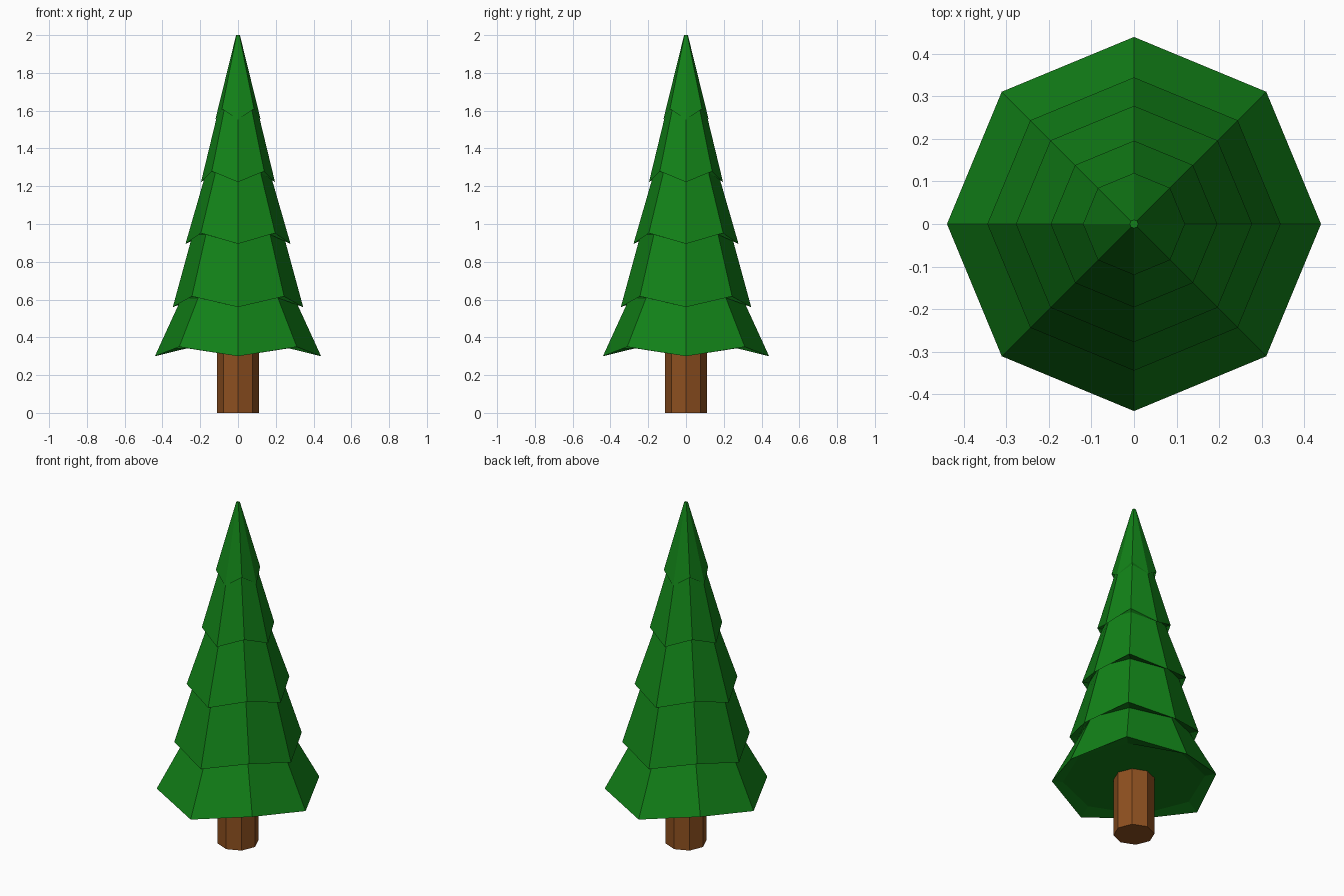
import bpy, bmesh
from math import cos, sin, pi

if "Cube" in bpy.data.objects:
    bpy.data.objects.remove(bpy.data.objects["Cube"])

SIDES = 8


def material(name, colour):
    m = bpy.data.materials.new(name)
    m.diffuse_color = (*colour, 1)
    m.use_nodes = True
    m.node_tree.nodes["Principled BSDF"].inputs["Base Color"].default_value = m.diffuse_color
    return m


def stacked_rings(name, rings, mat):
    """Loft octagonal rings (radius, z at axis corners, z at diagonal corners), capped at both ends."""
    bm = bmesh.new()
    loops = []
    for r, z_axis, z_diag in rings:
        loops.append([bm.verts.new((r * cos(i * 2 * pi / SIDES),
                                    r * sin(i * 2 * pi / SIDES),
                                    z_diag if i % 2 else z_axis))
                      for i in range(SIDES)])
    for a, b in zip(loops, loops[1:]):
        for i in range(SIDES):
            j = (i + 1) % SIDES
            bm.faces.new((a[i], a[j], b[j], b[i]))
    bm.faces.new(loops[0][::-1])
    bm.faces.new(loops[-1])
    bmesh.ops.recalc_face_normals(bm, faces=bm.faces)
    me = bpy.data.meshes.new(name)
    bm.to_mesh(me)
    bm.free()
    me.materials.append(mat)
    ob = bpy.data.objects.new(name, me)
    bpy.context.collection.objects.link(ob)
    return ob


green = material("needles", (0.006, 0.22, 0.009))
brown = material("bark", (0.27, 0.08, 0.014))

# Trunk
stacked_rings("trunk", [(0.11, 0, 0), (0.11, 0.345, 0.345)], brown)

# Foliage: each tier has a recessed underside ring and a zigzag skirt ring
tiers = [(0.44, 0.30), (0.345, 0.56), (0.278, 0.895), (0.196, 1.222), (0.12, 1.553)]
rings = []
for k, (r, z) in enumerate(tiers):
    rise = 0.05 if k == 0 else 0.057
    inner_z = z + rise - 0.008
    rings.append((r * 0.865, inner_z, inner_z))
    rings.append((r, z, z + rise))
rings.append((0.01, 2.0, 2.0))
stacked_rings("foliage", rings, green)
